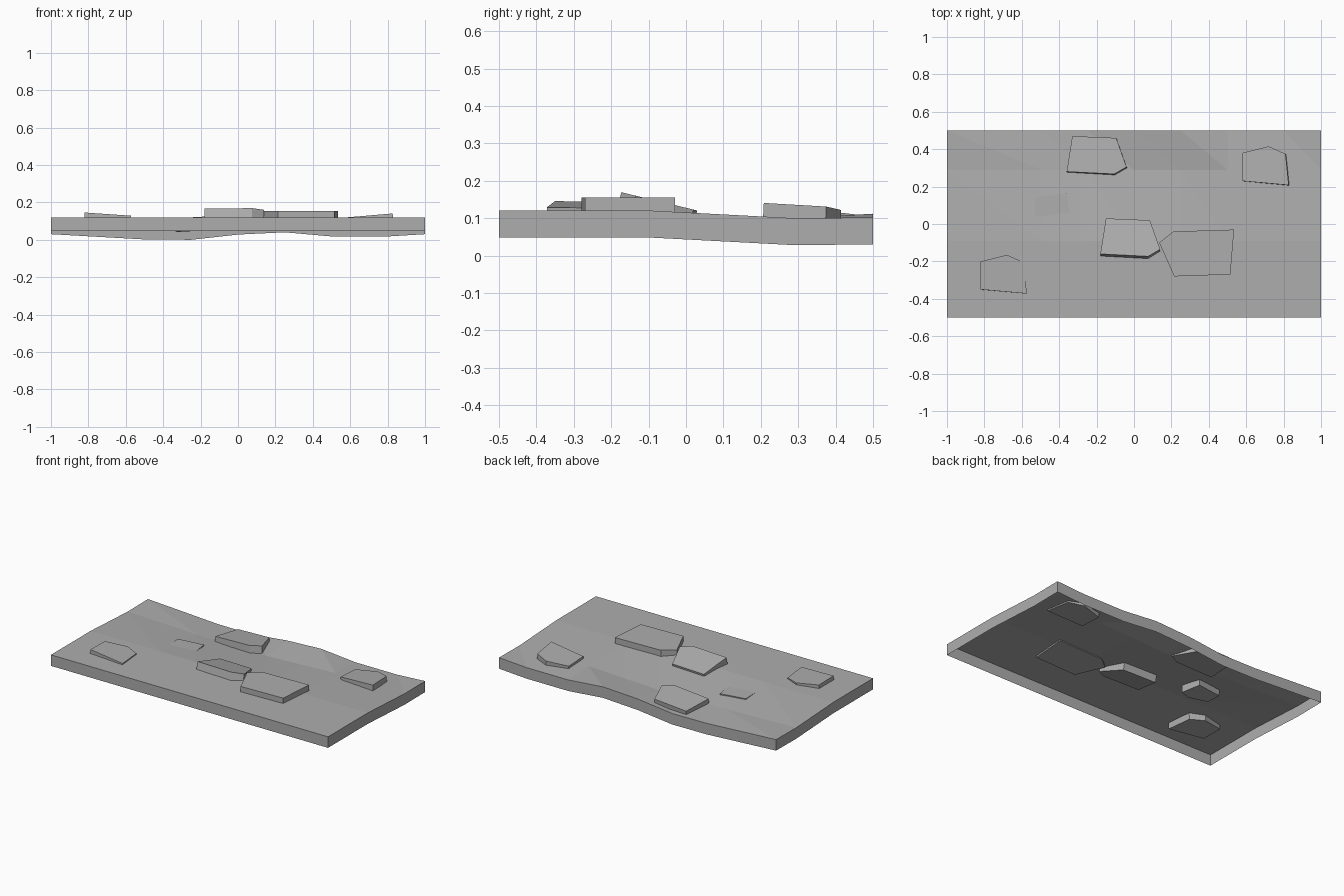
import bpy, bmesh
from mathutils import Vector

if "Cube" in bpy.data.objects:
    bpy.data.objects.remove(bpy.data.objects["Cube"])

grey = bpy.data.materials.new("dark_grey")
grey.diffuse_color = (0.42, 0.42, 0.42, 1)
grey.use_nodes = True
grey.node_tree.nodes["Principled BSDF"].inputs["Base Color"].default_value = grey.diffuse_color

def finish(name, bm):
    me = bpy.data.meshes.new(name)
    bm.to_mesh(me)
    bm.free()
    me.materials.append(grey)
    ob = bpy.data.objects.new(name, me)
    bpy.context.collection.objects.link(ob)
    return ob

# Uneven ground sheet with a skirt around its border, open underneath
xs = [-1, -0.5, -0.25, 0, 0.25, 0.5, 0.8, 1]
ys = [-0.5, -0.09, 0.29, 0.5]
heights = [
    [0.12] * 8,
    [0.12] * 8,
    [0.10, 0.085, 0.078, 0.08, 0.09, 0.10, 0.10, 0.10],
    [0.102, 0.074, 0.072, 0.10, 0.112, 0.09, 0.09, 0.102],
]
bm = bmesh.new()
grid = [[bm.verts.new((x, y, z)) for x, z in zip(xs, row)]
        for y, row in zip(ys, heights)]
for j in range(len(ys) - 1):
    for i in range(len(xs) - 1):
        a, b, c, d = grid[j][i], grid[j][i+1], grid[j+1][i+1], grid[j+1][i]
        bm.faces.new((a, b, d))
        bm.faces.new((b, c, d))
border = [e for e in bm.edges if e.is_boundary]
skirt = bmesh.ops.extrude_edge_only(bm, edges=border)['geom']
for v in skirt:
    if isinstance(v, bmesh.types.BMVert):
        v.co.z -= 0.072
bmesh.ops.recalc_face_normals(bm, faces=bm.faces)
if sum(f.normal.z for f in bm.faces) < 0:
    bmesh.ops.reverse_faces(bm, faces=bm.faces)
finish("ground", bm)

# Flat stones: outline, centre, top height at centre, slope in x and y, thickness
wedge = [(-0.15, 0.11), (0.085, 0.10), (0.14, -0.055), (0.075, -0.093), (-0.18, -0.08)]
shield = [(-0.12, 0.08), (0.02, 0.115), (0.11, 0.075), (0.127, -0.092), (-0.12, -0.07)]
slab = [(-0.20, 0.065), (-0.125, 0.125), (0.20, 0.135), (0.18, -0.105), (-0.12, -0.115)]
small = [(-0.09, 0.05), (0.08, 0.075), (0.10, -0.06), (0.03, -0.085), (-0.09, -0.05)]

def stone(name, outline, cx, cy, cz, sx, sy, thick):
    bm = bmesh.new()
    n = Vector((-sx, -sy, 1)).normalized() * thick
    top = [Vector((cx + x, cy + y, cz + sx * x + sy * y)) for x, y in outline]
    upper = [bm.verts.new(p) for p in top]
    lower = [bm.verts.new(p - n) for p in top]
    bm.faces.new(upper)
    bm.faces.new(lower[::-1])
    k = len(top)
    for i in range(k):
        j = (i + 1) % k
        bm.faces.new((upper[i], lower[i], lower[j], upper[j]))
    bmesh.ops.recalc_face_normals(bm, faces=bm.faces)
    finish(name, bm)

stone("stone_middle", wedge, 0, -0.08, 0.147, 0.0, -0.24, 0.06)
stone("stone_back", wedge, -0.18, 0.36, 0.115, 0.05, -0.10, 0.055)
stone("stone_right", shield, 0.70, 0.30, 0.126, 0.08, -0.05, 0.045)
stone("stone_left", shield, -0.70, -0.28, 0.136, -0.07, -0.02, 0.048)
stone("stone_large", slab, 0.335, -0.165, 0.155, 0.0, 0.0, 0.045)
stone("stone_small", small, -0.44, 0.09, 0.106, -0.01, -0.03, 0.045)
